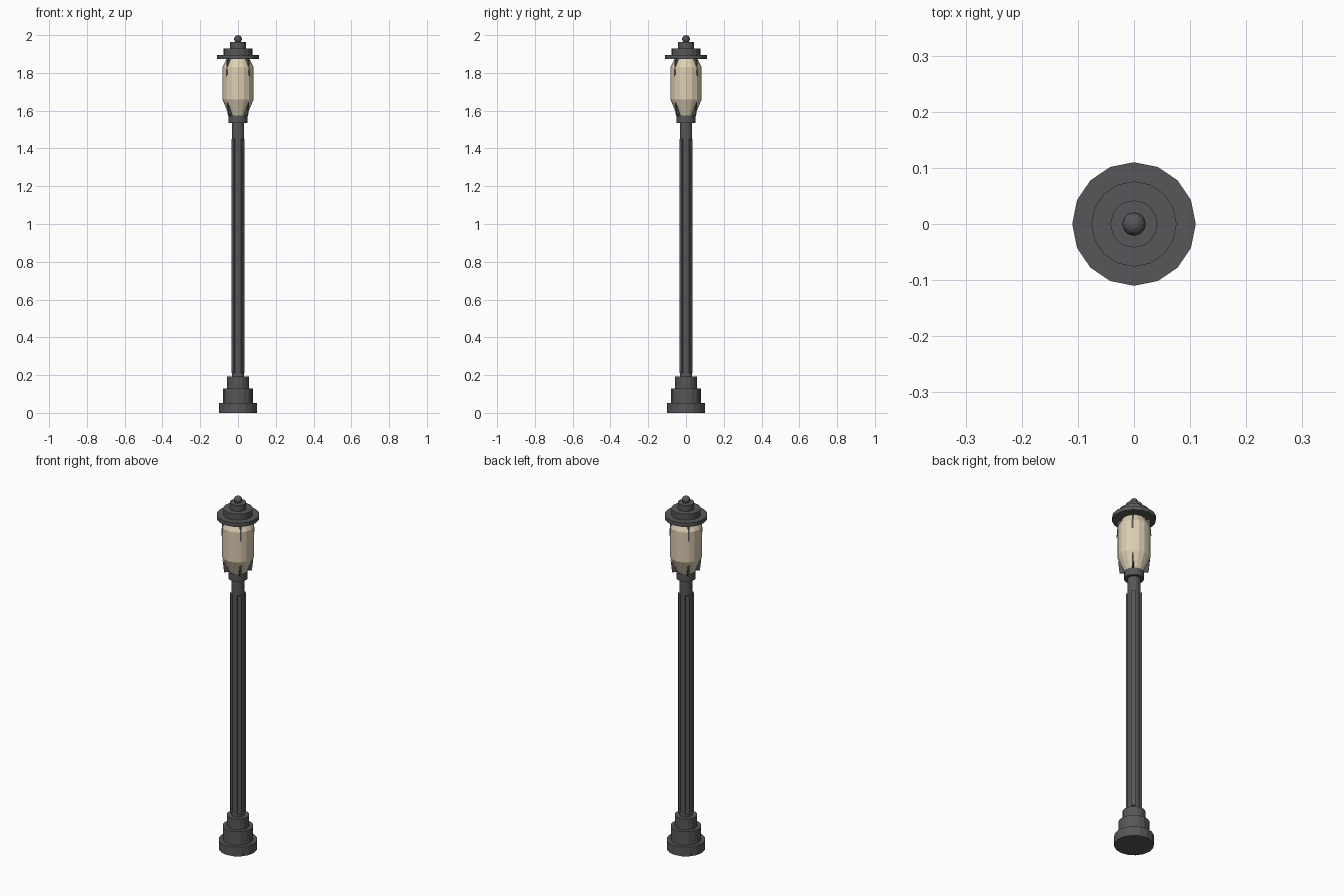
import bpy, bmesh, math
from mathutils import Matrix, Vector

if "Cube" in bpy.data.objects:
    bpy.data.objects.remove(bpy.data.objects["Cube"])


def material(name, rgb):
    m = bpy.data.materials.new(name)
    m.diffuse_color = (*rgb, 1)
    m.use_nodes = True
    m.node_tree.nodes["Principled BSDF"].inputs["Base Color"].default_value = m.diffuse_color
    return m


METAL = material("dark grey metal", (0.095, 0.095, 0.1))
GLASS = material("warm cream glass", (0.72, 0.62, 0.45))


def finish(name, bm, mat):
    bmesh.ops.recalc_face_normals(bm, faces=bm.faces)
    mesh = bpy.data.meshes.new(name)
    bm.to_mesh(mesh)
    bm.free()
    mesh.materials.append(mat)
    ob = bpy.data.objects.new(name, mesh)
    bpy.context.collection.objects.link(ob)
    return ob


def lathe(name, profile, mat, sides=16):
    """Turn (radius, height) points around z, with flat end caps."""
    bm = bmesh.new()
    rings = [[bm.verts.new((r * math.cos(2 * math.pi * i / sides),
                            r * math.sin(2 * math.pi * i / sides), z))
              for i in range(sides)] for r, z in profile]
    for a, b in zip(rings, rings[1:]):
        for i in range(sides):
            j = (i + 1) % sides
            bm.faces.new((a[i], a[j], b[j], b[i]))
    bm.faces.new(rings[0][::-1])
    bm.faces.new(rings[-1])
    return finish(name, bm, mat)


def diagonal_fins(name, outline, width, mat):
    """Plates with a (radius, height) outline, one on each diagonal."""
    bm = bmesh.new()
    for k in range(4):
        rot = Matrix.Rotation(math.radians(45 + 90 * k), 3, 'Z')
        sides = [[bm.verts.new(rot @ Vector((r, y, z))) for r, z in outline]
                 for y in (-width / 2, width / 2)]
        bm.faces.new(sides[0])
        bm.faces.new(sides[1][::-1])
        n = len(outline)
        for i in range(n):
            j = (i + 1) % n
            bm.faces.new((sides[0][i], sides[1][i], sides[1][j], sides[0][j]))
    return finish(name, bm, mat)


# Stepped foot
lathe("stepped_base", [(0.10, 0), (0.10, 0.053), (0.079, 0.053), (0.079, 0.13),
                       (0.058, 0.13), (0.058, 0.192)], METAL)

# Post with raised ribs and the collar under the lantern
lathe("post", [(0.033, 0.19), (0.033, 1.54)], METAL)
diagonal_fins("post_ribs", [(0.02, 0.21), (0.04, 0.21), (0.04, 1.45), (0.02, 1.45)],
              0.02, METAL)
lathe("lantern_collar", [(0.05, 1.535), (0.05, 1.575)], METAL)

# Lantern glass
lathe("lantern_glass", [(0.046, 1.572), (0.083, 1.66), (0.083, 1.83), (0.058, 1.878)], GLASS)

# Pointed brackets gripping the glass
diagonal_fins("lower_brackets", [(0.045, 1.573), (0.072, 1.573), (0.08, 1.645)], 0.008, METAL)
diagonal_fins("upper_brackets", [(0.055, 1.876), (0.08, 1.876), (0.087, 1.78)], 0.008, METAL)

# Stepped cap
lathe("stepped_cap", [(0.11, 1.874), (0.11, 1.896), (0.076, 1.896), (0.076, 1.93),
                      (0.042, 1.93), (0.042, 1.964)], METAL)

# Ball finial
bm = bmesh.new()
bmesh.ops.create_uvsphere(bm, u_segments=12, v_segments=8, radius=0.021,
                          matrix=Matrix.Translation((0, 0, 1.979)))
finish("ball_finial", bm, METAL)
